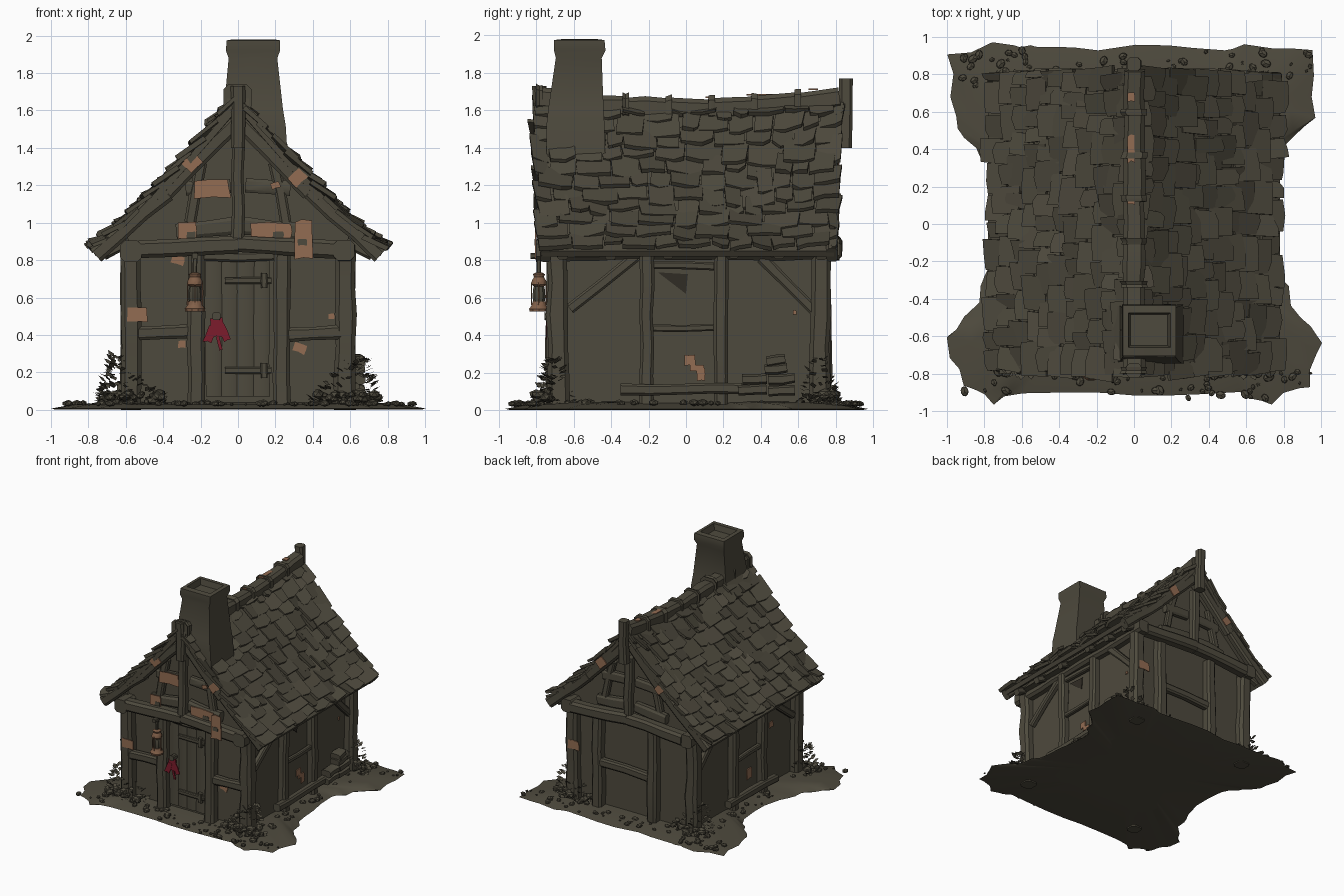
import bpy, bmesh, math, random
from mathutils import Vector as V, Matrix

random.seed(4)
rnd = random.uniform
if "Cube" in bpy.data.objects:
    bpy.data.objects.remove(bpy.data.objects["Cube"])


def material(name, rgb):
    m = bpy.data.materials.new(name)
    m.use_nodes = True
    m.diffuse_color = (*rgb, 1)
    node = m.node_tree.nodes["Principled BSDF"]
    node.inputs["Base Color"].default_value = (*rgb, 1)
    node.inputs["Roughness"].default_value = 0.9
    return m


TIMBER = material("weathered umber", (.076, .068, .047))
COPPER = material("bare clay", (.29, .15, .085))
BRASS = material("aged brass", (.22, .115, .065))
RED = material("red cloth", (.2, .012, .025))
DARK = material("dark opening", (.03, .025, .018))


def finish(name, bm, mat=TIMBER):
    bmesh.ops.recalc_face_normals(bm, faces=bm.faces)
    me = bpy.data.meshes.new(name)
    bm.to_mesh(me)
    bm.free()
    me.materials.append(mat)
    me.shade_smooth()
    me.set_sharp_from_angle(angle=math.radians(32))
    bpy.context.collection.objects.link(bpy.data.objects.new(name, me))


def loft(bm, rings):
    rows = [[bm.verts.new(p) for p in r] for r in rings]
    for a, b in zip(rows, rows[1:]):
        for i in range(len(a)):
            j = (i + 1) % len(a)
            bm.faces.new((a[i], a[j], b[j], b[i]))
    bm.faces.new(rows[0])
    bm.faces.new(rows[-1])


def slab(bm, outline, depth):
    loft(bm, [[p - depth for p in outline], outline])


def beam(bm, a, b, w, d=None, out=(0, -1, 0), wob=.005):
    """Hewn timber with chamfered section; w across, d along the outward direction."""
    a, b, out, d = V(a), V(b), V(out), d or w
    side = (b - a).cross(out).normalized()
    up = side.cross(b - a).normalized()
    n = max(2, int((b - a).length / .16))
    section = [(1, .6), (.6, 1), (-.6, 1), (-1, .6), (-1, -.6), (-.6, -1), (.6, -1), (1, -.6)]
    rings = []
    for i in range(n + 1):
        c = a.lerp(b, i / n) + side * rnd(-wob, wob) + up * rnd(-wob, wob)
        k = rnd(.92, 1.08)
        rings.append([c + side * w * k * s / 2 + up * d * k * t / 2 for s, t in section])
    loft(bm, rings)


def beams(name, items, mat=TIMBER, **kw):
    bm = bmesh.new()
    for it in items:
        beam(bm, *it, **kw)
    finish(name, bm, mat)


def lathe(name, profile, centre, mat, sides=10):
    bm = bmesh.new()
    loft(bm, [[V(centre) + V((r * math.cos(t), r * math.sin(t), z))
               for t in [math.tau * i / sides for i in range(sides)]] for r, z in profile])
    finish(name, bm, mat)


def patch(bm, c, u, v, w, h, ang=0, thick=.008):
    """Thin ragged plate lying in the plane of u and v."""
    u, v, c = V(u), V(v), V(c)
    pts = []
    for s, t in [(-1, -1), (0, -.9), (1, -1), (1, .1), (.9, 1), (-.2, 1), (-1, .9)]:
        s, t = s * w / 2 * rnd(.9, 1.05), t * h / 2 * rnd(.9, 1.05)
        pts.append(c + u * (s * math.cos(ang) - t * math.sin(ang)) + v * (s * math.sin(ang) + t * math.cos(ang)))
    slab(bm, pts, u.cross(v) * thick)


def rock(bm, x, y, z, r):
    m = Matrix.Translation((x, y, z)) @ Matrix.Rotation(rnd(0, 6), 4, "Z") @ Matrix.Diagonal((1.3, 1, .8, 1))
    bmesh.ops.create_icosphere(bm, subdivisions=1, radius=r, matrix=m)


# Ground patch, wide at the corners, pinched at the sides, slightly hollow beneath
half = [(0, -.9), (.55, -.91), (.75, -.95), (.93, -.86), (.99, -.62), (.84, -.42), (.75, -.2),
        (.72, .25), (.83, .42), (.95, .58), (.96, .92), (.62, .97), (.5, .93), (0, .94)]
outline = half + [(-x - .02 * (y > .4), y) for x, y in half[-2:0:-1]]
edge = []
for (x, y), (p, q) in zip(outline, outline[1:] + outline[:1]):
    for f in (0, .33, .66):
        edge.append((x + (p - x) * f + rnd(-.02, .02), y + (q - y) * f + rnd(-.02, .02)))
bm = bmesh.new()
loft(bm, [[V((x * k, y * k, z)) for x, y in edge]
          for k, z in ((.06, .04), (.97, 0), (1, .006), (.88, .028), (.7, .04), (.3, .055))])
finish("ground", bm)

# Wall infill, a gabled prism flared under the eaves
wall = [(-.56, .02), (.56, .02), (.56, .84), (.67, .86), (.56, .99), (0, 1.54), (-.56, .99), (-.67, .86), (-.56, .84)]
bm = bmesh.new()
loft(bm, [[V((x, y, z)) for x, z in wall] for y in (-.66, .7)])
finish("walls", bm)

# Roof surface: s is -1 or 1 for the slope, u runs from eave to ridge
EAVE = .78


def roof(s, u, y, lift=0):
    h = .85 + .77 * max(u, 0) ** 1.15 + .045 * u * (y / .8) ** 2
    return V((s * (EAVE * (1 - u) + lift * .65), y * (1 + .04 * u), h + lift * .75))


bm = bmesh.new()
for s in (-1, 1):
    for i in range(8):
        for j in range(4):
            y0, y1 = -.77 + j * .39, -.77 + (j + 1) * .39
            u0, u1 = i / 8, (i + 1) / 8
            slab(bm, [roof(s, u0, y0), roof(s, u0, y1), roof(s, u1, y1), roof(s, u1, y0)], V((s * .02, 0, .03)))
finish("roof_boards", bm)

# Warped overlapping shingles in wavering courses
bm = bmesh.new()
ROWS = 11
for s in (-1, 1):
    for r in range(ROWS):
        y, phase = -.79 + rnd(-.015, .015), rnd(0, 6)
        while y < .77:
            w = min(rnd(.08, .2), .81 - y)
            u0 = r / ROWS + .015 * math.sin(5 * y + phase) * (r > 0) + rnd(-.025, .02)
            u1 = min(1, (r + 1.5) / ROWS)
            lo, hi, tilt, skew = rnd(.022, .052), rnd(.004, .02), rnd(-.02, .02), rnd(-.015, .015)
            pts = [roof(s, u0 + rnd(0, .01), y + rnd(0, .008), lo - tilt),
                   roof(s, u0 + rnd(-.012, .008), y + w * rnd(.3, .7), lo + rnd(-.004, .008)),
                   roof(s, u0 + rnd(0, .015), y + w - .005, lo + tilt),
                   roof(s, u1, y + w + skew, hi + tilt / 2), roof(s, u1, y + skew, hi - tilt / 2)]
            slab(bm, pts, V((s * .6, 0, .8)) * rnd(.018, .028))
            y += w
finish("shingles", bm)

# Ridge rolls with collars
bm = bmesh.new()
for i in range(7):
    y = -.8 + i * .23
    z, z2 = [1.605 + .06 * (t / .8) ** 2 for t in (y, y + .24)]
    beam(bm, (0, y, z), (0, y + .24, z2), .115, out=(0, 0, 1))
    beam(bm, (0, y, z + .005), (0, y + .035, z + .005), .14, out=(0, 0, 1))
finish("ridge_rolls", bm)

# Chimney seated on the roof slopes, with a flared rim and sunken flue
stack = [(0, -.155, .265, -.745, -.43), (1.52, -.15, .255, -.745, -.435), (1.61, -.075, .24, -.735, -.44),
         (1.88, -.05, .21, -.695, -.45), (1.92, -.065, .225, -.705, -.43), (1.975, -.06, .225, -.705, -.435),
         (1.98, -.03, .195, -.66, -.475), (1.93, -.02, .18, -.65, -.485)]
bm = bmesh.new()
loft(bm, [[V((x, y, z or min(1.5, roof(1, 1 - abs(x) / EAVE, y).z)))
           for x, y in ((a, c), ((a + b) / 2, c), (b, c), (b, d), ((a + b) / 2, d), (a, d))]
          for z, a, b, c, d in stack])
finish("chimney", bm)

# Gable framing, front and back; mid posts and rails differ
for name, y, o, mids, rails in (("front", -.7, -1, (-.225, .235), ((-.55, -.26), (.26, .55))),
                                ("back", .73, 1, (-.2, .33), ((-.17, .3),))):
    out = (0, o, 0)
    yo = y + o * .05
    yk = yo + (.07 if o > 0 else -.03)
    beams(name + "_corner_posts", [((s * .57, y - o * .02, 0), (s * .575, y - o * .01, .85), .11) for s in (-1, 1)], out=out)
    beams(name + "_mid_posts", [((x, y, .02), (x, y, .84), .09) for x in mids], out=out)
    beams(name + "_rails", [((a, y + o * .005, .405), (b, y + o * .005, .42), .075, .06) for a, b in rails], out=out)
    beams(name + "_tie_beam", [((-.53, yo, .855), (0, yo, .885), .095), ((0, yo, .885), (.54, yo, .855), .095)], out=out)
    beams(name + "_king_post", [((0, yo, .9), (0, yo, 1.42), .07), ((0, yk, 1.4), (0, yk, 1.73 + .02 * (o + 1)), .075)], out=out)
    beams(name + "_rafters", [((s * .76, yo, .825), (s * .38, yo, 1.16), .085, .06) for s in (-1, 1)]
          + [((s * .38, yo, 1.16), (s * .02, yo, 1.53), .085, .06) for s in (-1, 1)], out=out)
    beams(name + "_gable_struts", [((s * .03, y, .98), (s * .33, y, .95), .09, .06) for s in (-1, 1)]
          + [((s * .26, y, 1), (s * .19, y, 1.32), .06, .05) for s in (-1, 1)]
          + [((s * .04, y, 1.2), (s * .28, y, 1.18), .08, .05) for s in (-1, 1)], out=out)

# Long side framing
for name, s in (("left", 1), ("right", -1)):
    out, x = (s, 0, 0), s * .585
    beams(name + "_wall_plate", [((s * .57, -.8, .85), (s * .57, .82, .855), .105)], out=out)
    beams(name + "_side_posts", [((x, y, .02), (x, y, .83), .075) for y in (-.21, .185)], out=out)
    beams(name + "_braces", [((x, -.62, .54), (x, -.27, .82), .06, .05), ((x, .7, .52), (x, .4, .81), .06, .05)], out=out)
    beams(name + "_side_rail", [((x, -.18, .44), (x, .15, .44), .04), ((x, -.18, .77), (x, .15, .77), .04)], out=out)
    beams(name + "_sill", [((x + s * .03, -.35, .11), (x + s * .03, .3, .115), .06)], out=out)
    beams(name + "_rafter_ends", [((s * .58, y, .9), (s * .72, y, .83), .055) for y in (-.66, -.4, -.1, .25, .5, .72)], out=(0, 0, 1))

# Broken corner of the left panel
bm = bmesh.new()
slab(bm, [V((.568, y, z)) for y, z in ((-.15, .735), (.01, .725), (0, .62))], V((.006, 0, 0)))
finish("broken_opening", bm, DARK)

# Plank door with straps
beams("door", [((x, -.68, .07), (x, -.68, .82), .088, .035) for x in (-.13, -.045, .04, .125)], wob=.001)
beams("door_lintel", [((-.2, -.7, .82), (.2, -.7, .82), .05)])
beams("door_straps", [((-.07, -.71, z), (.18, -.71, z), .035, .025) for z in (.21, .69)]
      + [((.14, -.715, z - .04), (.14, -.715, z + .04), .035, .03) for z in (.21, .69)], wob=.001)

# Exposed clay spots on the gables: x, z, width, height, angle, depth layer
spots = [(-.245, 1.32, .09, .08, .75, 2), (-.135, 1.18, .19, .1, 0, 1), (.32, 1.24, .09, .07, .75, 2),
         (.35, .91, .1, .21, 0, 3), (.18, .955, .22, .09, -.05, 1), (-.27, .955, .1, .1, 0, 1),
         (-.54, .51, .11, .08, 0, 1), (.33, .33, .07, .05, -.4, 0), (-.32, .8, .07, .05, -.3, 0),
         (-.3, .35, .04, .04, 0, 0), (.5, .5, .03, .03, 0, 0), (.2, 1.2, .05, .035, .3, 1)]
layers = (.668, .748, .79, .805)
bm = bmesh.new()
for x, z, w, h, a, k in spots:
    patch(bm, (x, -layers[k], z), (1, 0, 0), (0, 0, 1), w, h, a)
    if k == 2 or x < -.5:
        patch(bm, (-x, layers[k] + .03, z), (-1, 0, 0), (0, 0, 1), w, h, a)
# Spots on the long walls: side, y, z, width, height
for s, y, z, w, h in ((1, .02, .265, .06, .06), (1, .06, .225, .08, .035), (1, .08, .19, .045, .07), (1, .58, .52, .02, .025),
                      (-1, -.06, .24, .07, .09), (-1, -.36, .55, .05, .05)):
    patch(bm, (s * .57, y, z), (0, s, 0), (0, 0, 1), w, h)
for y, h in ((.13, .05), (.4, .15), (.68, .05)):
    patch(bm, (-.015, y, 1.672 + .06 * (y / .8) ** 2), (1, 0, 0), (0, 1, 0), .04, h)
finish("clay_spots", bm, COPPER)

# Remnants of facing left on the clay
bm = bmesh.new()
for x, z, w, h, k in ((.215, .935, .06, .035, 1), (.345, .895, .05, .035, 3), (-.25, .935, .05, .035, 1)):
    patch(bm, (x, -layers[k] - .003, z), (1, 0, 0), (0, 0, 1), w, h)
finish("facing_remnants", bm)

# Hanging lantern
L = (-.23, -.785, 0)
lathe("lantern_base", [(.052, .525), (.055, .54), (.04, .56), (.036, .58)], L, BRASS)
lathe("lantern_body", [(.03, .57), (.036, .6), (.034, .64), (.026, .67)], L, TIMBER)
lathe("lantern_cap", [(.03, .66), (.042, .67), (.04, .69), (.028, .71), (.034, .725), (.015, .735)], L, BRASS)
beams("lantern_guards", [((L[0] + x, L[1] + y, .56), (L[0] + x, L[1] + y, .68), .008)
                         for x, y in ((.04, 0), (-.04, 0), (0, .04), (0, -.04))], BRASS, wob=0)
beams("lantern_bracket", [((-.23, -.7, .83), (-.23, -.83, .82), .03), ((-.23, -.785, .73), (-.23, -.785, .83), .025)],
      out=(1, 0, 0), wob=.002)

# Red cloth hung on the door, with two sleeves and a trailing end
bm = bmesh.new()
for x, z, w, h, a in ((-.112, .44, .07, .11, 0), (-.148, .405, .045, .1, -.35), (-.075, .415, .04, .1, .4), (-.1, .355, .018, .08, .25)):
    patch(bm, (x, -.737 - rnd(0, .012), z), (1, 0, 0), (0, 0, 1), w, h, a, .009)
finish("red_cloth", bm, RED)
beams("cloth_peg", [((-.115, -.69, .5), (-.115, -.755, .5), .04)], out=(0, 0, 1))

# Stone pile by the left wall
beams("stone_pile", [((.63, y, z), (.63, y + w, z + .01), .055, .09) for y, z, w in
                     ((.28, .1, .15), (.44, .1, .14), (.3, .16, .13), (.44, .16, .14), (.42, .215, .12), (.43, .26, .1))],
      out=(1, 0, 0))

# Pebbles scattered round the walls
bm = bmesh.new()
for i in range(190):
    s, r = random.choice((-1, 1)), rnd(.007, .026)
    if i % 3:
        rock(bm, rnd(-.95, .95), s * rnd(.74, .93), .025 + r * .4, r)
    else:
        rock(bm, s * rnd(.62, .72), rnd(-.8, .8), .03 + r * .4, r)
finish("pebbles", bm)

# Heaped rocks and leafy weeds at the four corners
for sx, sy, n in ((-1, -1, 130), (1, -1, 120), (1, 1, 110), (-1, 1, 80)):
    bm = bmesh.new()
    for i in range(22):
        rock(bm, sx * rnd(.4, .74), sy * rnd(.73, .8), rnd(.04, .09), rnd(.018, .034))
    finish("corner_rocks", bm)
    bm = bmesh.new()
    for i in range(n):
        t, q = rnd(0, math.tau), rnd(0, 1) ** 1.5
        p = V((sx * (.57 + .08 * q) + math.cos(t) * .15 * (1.1 - q), sy * .71 + math.sin(t) * .08 * (1.1 - q), .04 + .24 * q))
        d = V((math.cos(t), math.sin(t), rnd(-.3, .9))) * rnd(.025, .05)
        e = V((-d.y, d.x, rnd(-.02, .02))) * .45
        bm.faces.new([bm.verts.new(v) for v in (p, p + d * .5 + e, p + d, p + d * .5 - e)])
    finish("corner_weeds", bm)
